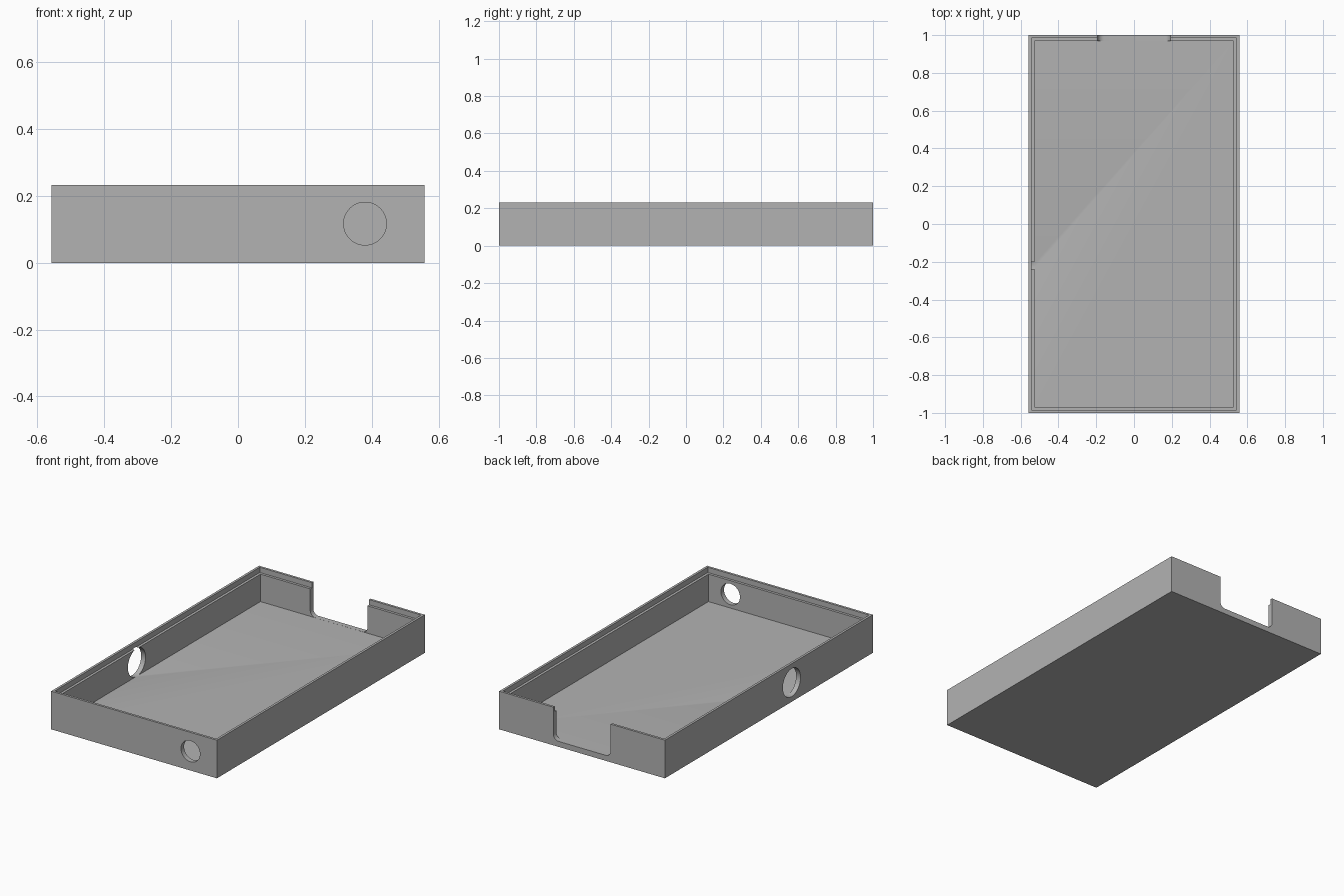
import bpy
import bmesh
from math import pi, sin, cos
from mathutils import Vector

HX, HY, HEIGHT = 0.558, 1.0, 0.232
FLOOR, LEDGE = 0.033, 0.2
LIP, WALL = 0.0145, 0.03
HOLE_Z = 0.117

cube = bpy.data.objects.get("Cube")
if cube:
    bpy.data.objects.remove(cube, do_unlink=True)

grey = bpy.data.materials.new("plain grey")
grey.use_nodes = True
colour = (0.45, 0.45, 0.45, 1)
grey.diffuse_color = colour
grey.node_tree.nodes["Principled BSDF"].inputs["Base Color"].default_value = colour


def make_object(name, bm):
    bmesh.ops.recalc_face_normals(bm, faces=bm.faces)
    mesh = bpy.data.meshes.new(name)
    bm.to_mesh(mesh)
    bm.free()
    mesh.materials.append(grey)
    obj = bpy.data.objects.new(name, mesh)
    bpy.context.collection.objects.link(obj)
    return obj


def prism(name, outline, depth):
    """Extrude a closed outline of points along a depth vector."""
    bm = bmesh.new()
    face = bm.faces.new([bm.verts.new(p) for p in outline])
    new = bmesh.ops.extrude_face_region(bm, geom=[face])["geom"]
    verts = [v for v in new if isinstance(v, bmesh.types.BMVert)]
    bmesh.ops.translate(bm, verts=verts, vec=depth)
    return make_object(name, bm)


def circle(radius, steps=64):
    return [(radius * cos(2 * pi * i / steps), radius * sin(2 * pi * i / steps))
            for i in range(steps)]


# Tray shell: nested rectangles (inset, height) from the base, over the rim, to the floor
bm = bmesh.new()
rings = []
for inset, z in [(0, 0), (0, HEIGHT), (LIP, HEIGHT), (LIP, LEDGE),
                 (WALL, LEDGE), (WALL, FLOOR)]:
    x, y = HX - inset, HY - inset
    rings.append([bm.verts.new((sx * x, sy * y, z))
                  for sx, sy in [(-1, -1), (1, -1), (1, 1), (-1, 1)]])
for low, high in zip(rings, rings[1:]):
    for i in range(4):
        j = (i + 1) % 4
        bm.faces.new((low[i], low[j], high[j], high[i]))
bm.faces.new(rings[0])
bm.faces.new(rings[-1])
tray = make_object("tray", bm)

# Round hole through the front wall
front_hole = prism("front_hole_cutter",
                   [(0.38 + a, -HY - 0.05, HOLE_Z + b) for a, b in circle(0.064)],
                   Vector((0, 0.05 + WALL + 0.003, 0)))

# Larger round hole through the right wall
side_hole = prism("side_hole_cutter",
                  [(-HX - 0.05, -0.22 + a, HOLE_Z + b) for a, b in circle(0.085)],
                  Vector((0.05 + WALL + 0.002, 0, 0)))

# Open notch in the back wall with rounded lower corners
half, r, base = 0.193, 0.035, FLOOR + 0.0004
arc = [(half - r + r * sin(t * pi / 16), base + r - r * cos(t * pi / 16)) for t in range(9)]
right_side = arc + [(half, HEIGHT + 0.1)]
outline = right_side + [(-x, z) for x, z in reversed(right_side)]
notch = prism("notch_cutter", [(x, HY + 0.05, z) for x, z in outline],
              Vector((0, -0.05 - WALL - 0.002, 0)))

# Cut the openings and drop the cutters
bpy.context.view_layer.objects.active = tray
for cutter in (front_hole, side_hole, notch):
    cutter.hide_render = True
    mod = tray.modifiers.new(cutter.name, "BOOLEAN")
    mod.operation = "DIFFERENCE"
    mod.solver = "EXACT"
    mod.object = cutter
    bpy.ops.object.modifier_apply(modifier=mod.name)
    bpy.data.objects.remove(cutter, do_unlink=True)

bpy.ops.object.select_all(action="DESELECT")
tray.select_set(True)
bpy.ops.object.shade_smooth_by_angle(angle=pi / 6)
